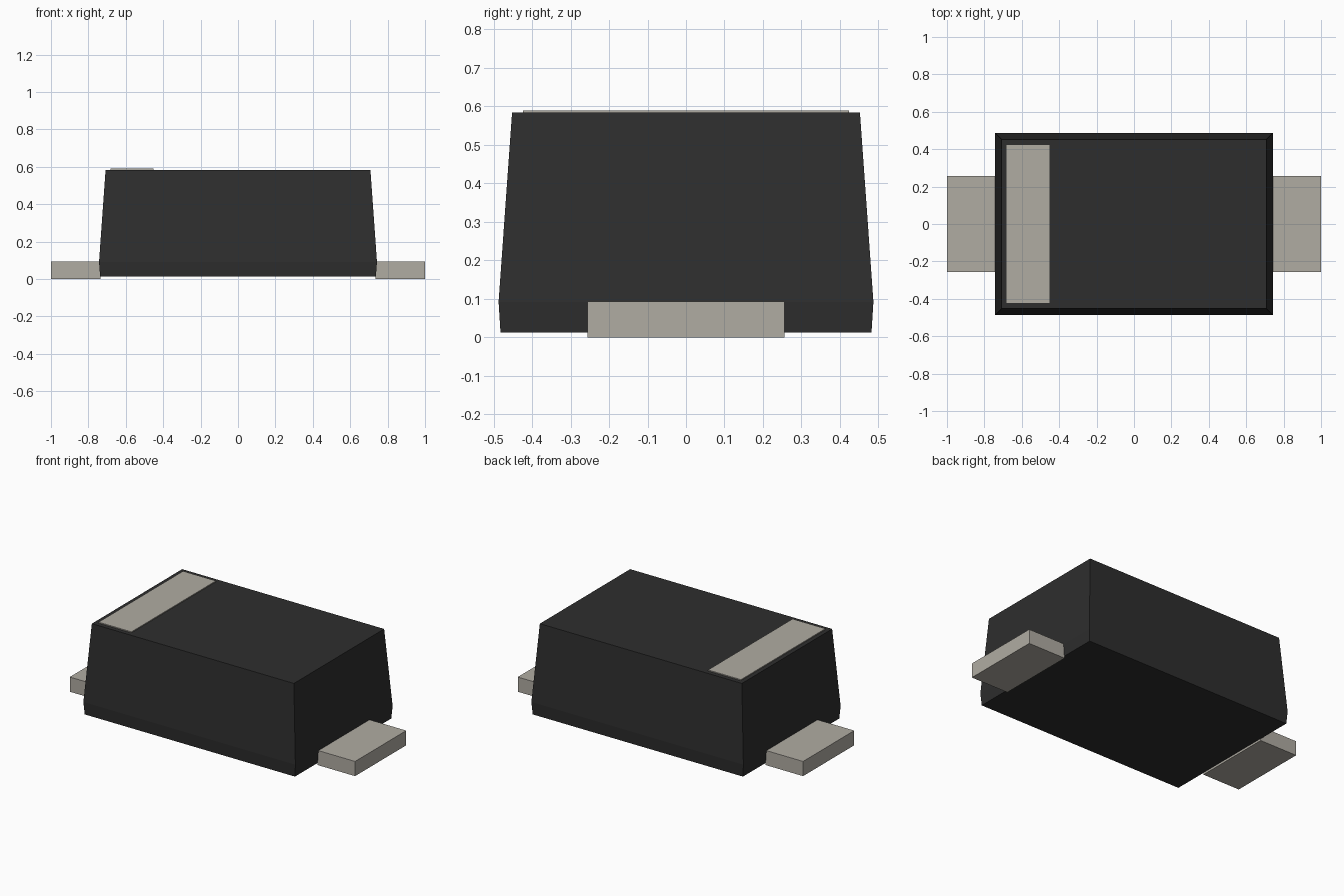
import bpy
import bmesh

if "Cube" in bpy.data.objects:
    bpy.data.objects.remove(bpy.data.objects["Cube"], do_unlink=True)


def material(name, rgb):
    mat = bpy.data.materials.new(name)
    mat.use_nodes = True
    mat.diffuse_color = (*rgb, 1)
    bsdf = next(n for n in mat.node_tree.nodes if n.type == 'BSDF_PRINCIPLED')
    bsdf.inputs["Base Color"].default_value = (*rgb, 1)
    return mat


def loft(name, sections, mat, centre=(0, 0)):
    """Stack of rectangles (half x, half y, z), skinned and capped."""
    bm = bmesh.new()
    rings = [[bm.verts.new((centre[0] + sx * hx, centre[1] + sy * hy, z))
              for sx, sy in ((-1, -1), (1, -1), (1, 1), (-1, 1))]
             for hx, hy, z in sections]
    bm.faces.new(rings[0])
    bm.faces.new(rings[-1])
    for low, high in zip(rings, rings[1:]):
        for i in range(4):
            j = (i + 1) % 4
            bm.faces.new((low[i], low[j], high[j], high[i]))
    bmesh.ops.recalc_face_normals(bm, faces=bm.faces)
    mesh = bpy.data.meshes.new(name)
    bm.to_mesh(mesh)
    bm.free()
    mesh.materials.append(mat)
    obj = bpy.data.objects.new(name, mesh)
    bpy.context.collection.objects.link(obj)
    return obj


black = material("black plastic", (0.027, 0.027, 0.027))
metal = material("pale grey metal", (0.434, 0.413, 0.365))

# Moulded body, widest at the parting line and tapered above and below
loft("body", [(0.737, 0.482, 0.013), (0.743, 0.487, 0.092),
              (0.708, 0.452, 0.584)], black)

# Flat leads at both ends, running slightly into the body
for name, side in (("left_lead", 1), ("right_lead", -1)):
    loft(name, [(0.1325, 0.256, 0.0), (0.1325, 0.256, 0.093)], metal,
         (side * 0.8675, 0))

# Thin polarity band on the top face
loft("polarity_band", [(0.115, 0.423, 0.582), (0.115, 0.423, 0.59)], metal,
     (-0.566, 0))
